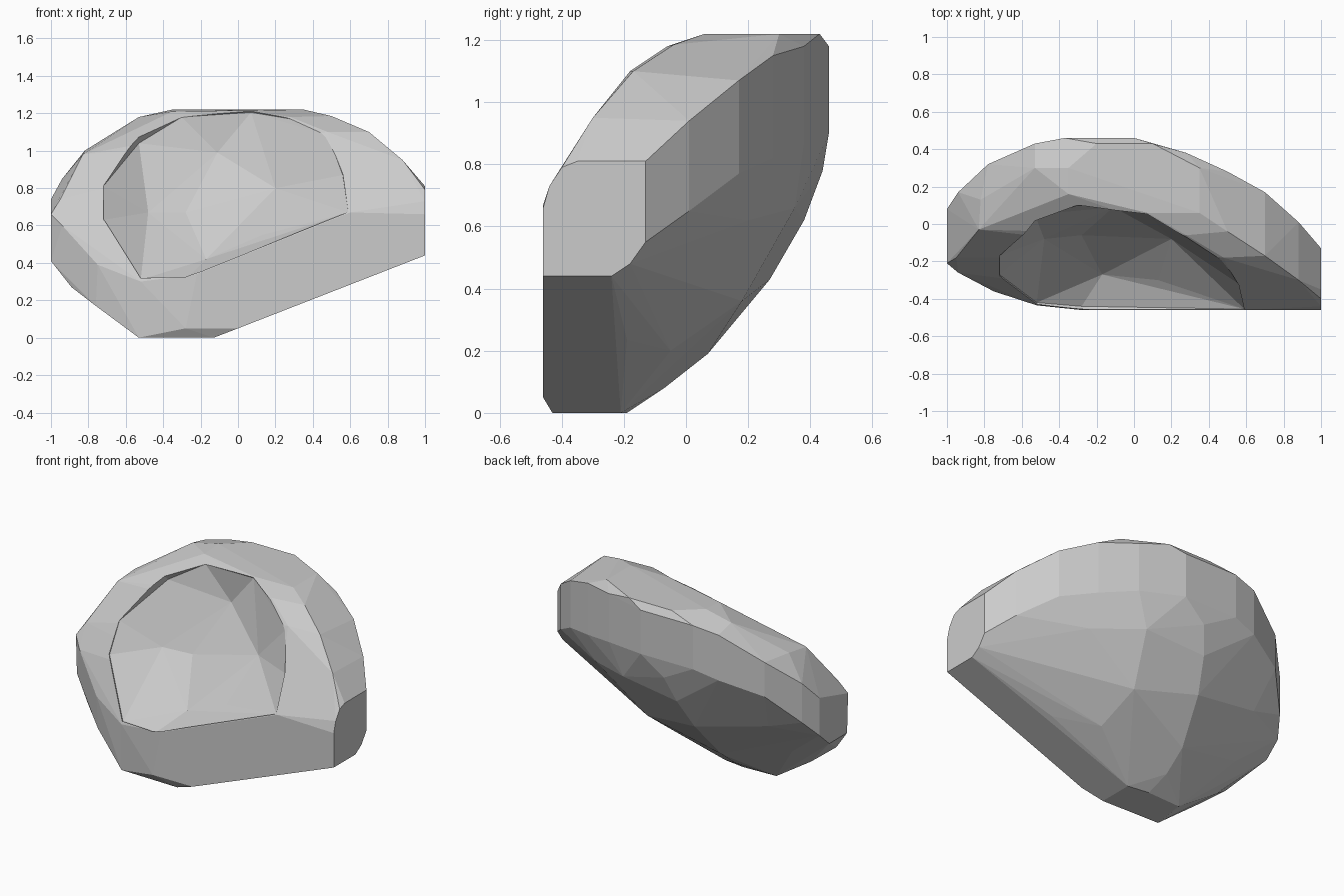
import bpy, bmesh
from mathutils import Vector

def hull_object(name, points):
    """Low-poly stone mass wrapped around a set of points."""
    bm = bmesh.new()
    for p in points:
        bm.verts.new(p)
    bmesh.ops.convex_hull(bm, input=bm.verts)
    loose = [v for v in bm.verts if not v.link_faces]
    bmesh.ops.delete(bm, geom=loose, context='VERTS')
    bmesh.ops.dissolve_limit(bm, angle_limit=0.03, verts=bm.verts, edges=bm.edges)
    bmesh.ops.recalc_face_normals(bm, faces=bm.faces)
    me = bpy.data.meshes.new(name)
    bm.to_mesh(me)
    bm.free()
    ob = bpy.data.objects.new(name, me)
    bpy.context.collection.objects.link(ob)
    return ob

# Rim around the front face
rim = [(-.35, .16, 1.21), (.07, .06, 1.215), (.28, -.06, 1.18), (.48, -.18, 1.10),
       (.6, -.46, .67), (-.22, -.46, .34), (-.28, -.455, .30),
       (-.52, -.435, .30), (-.75, -.36, .39), (-.94, -.26, .6), (-.95, -.18, .74),
       (-.83, -.03, .98), (-.53, .1, 1.12)]

# Upright outer wall: x, y, low z, high z
wall = [(-1, .08, .5, .74), (-.94, .17, .6, .85), (-.78, .32, .78, 1.0),
        (-.53, .43, .86, 1.15), (-.37, .46, .9, 1.18), (0, .46, .9, 1.18),
        (.28, .38, .87, 1.18), (.5, .28, .82, 1.15), (.7, .17, .77, 1.07),
        (.88, .01, .65, .94), (1, -.13, .55, .81)]
walls = [(x, y, z) for x, y, lo, hi in wall for z in (lo, hi)]

# Crown along the top edge
crown = [(-.35, .3, 1.22), (-.2, .43, 1.22), (.1, .43, 1.22), (.35, .3, 1.22),
         (.35, .06, 1.22), (.5, -.04, 1.185), (.7, -.17, 1.10), (.88, -.3, .95),
         (-.53, .3, 1.18), (-.82, .13, 1.0)]

# Flat foot, cut right end and left end
base = [(-.53, -.42, 0), (-.5, -.2, 0), (-.27, -.19, 0), (-.13, -.21, 0),
        (-.13, -.43, 0), (-.28, -.46, .05), (0, -.46, .05), (0, -.22, .06),
        (.65, -.46, .3), (.45, -.19, .235), (-.76, -.33, .17), (-.76, -.18, .17),
        (-.89, -.25, .27)]
ends = [(1, -.46, .44), (1, -.24, .44), (1, -.18, .48), (1, -.35, .81), (1, -.4, .79),
        (1, -.44, .73), (1, -.46, .66), (-1, -.2, .41), (-1, -.21, .66), (-1, -.02, .41)]

# Rounded underside of the back
belly = [(-.3, -.07, .08), (-.3, .07, .19), (-.25, .27, .43), (-.2, .38, .62),
         (-.15, .44, .78), (.47, 0, .37), (.5, .2, .62), (.15, .18, .36),
         (.2, -.05, .2), (-.75, 0, .3), (-.72, .2, .53), (.2, .35, .66)]

boulder = hull_object("boulder", rim + walls + crown + base + ends + belly)

# Hollow scooped out of the front: deep floor, and lip where it meets the rim
floor = [(-.48, -.08, .67), (-.28, -.06, .67), (-.11, .09, .99), (.2, -.08, .8),
         (-.17, -.27, .42), (.13, -.3, .55)]
lip = [(-.3, .1, 1.18), (.07, .06, 1.205), (.28, -.07, 1.17), (.48, -.2, 1.085),
       (.56, -.32, .87), (.59, -.455, .67), (-.2, -.455, .35), (-.28, -.44, .31),
       (-.52, -.42, .31), (-.72, -.27, .63), (-.72, -.17, .81), (-.53, .05, 1.04)]
out = Vector((0, -.35, .35))
cutter = hull_object("hollow_cutter", floor + lip + [Vector(p) + out for p in lip])
cutter.hide_render = True
cutter.hide_set(True)

mod = boulder.modifiers.new("hollow", 'BOOLEAN')
mod.operation = 'DIFFERENCE'
mod.solver = 'EXACT'
mod.object = cutter
